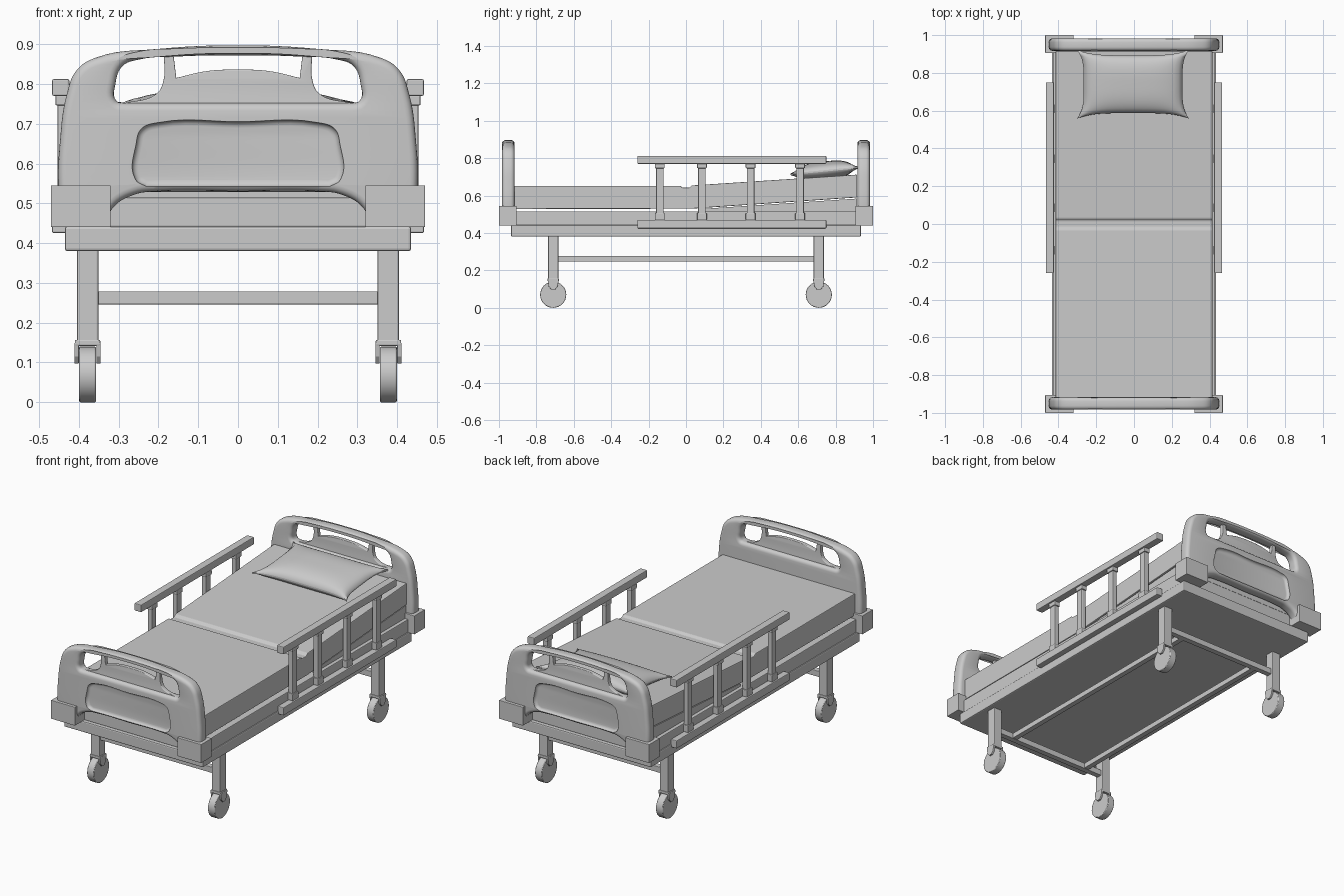
import bpy, bmesh, math

if "Cube" in bpy.data.objects:
    bpy.data.objects.remove(bpy.data.objects["Cube"])


def finish(name, bm, bevel=0.0, segments=2):
    """Turn a bmesh into a named object with softened edges."""
    bmesh.ops.recalc_face_normals(bm, faces=bm.faces)
    me = bpy.data.meshes.new(name)
    bm.to_mesh(me)
    bm.free()
    ob = bpy.data.objects.new(name, me)
    bpy.context.collection.objects.link(ob)
    if bevel:
        m = ob.modifiers.new("bevel", 'BEVEL')
        m.width, m.segments, m.limit_method = bevel, segments, 'ANGLE'
    return ob


def prism(name, x0, x1, profile, bevel=0.0):
    """Extrude a (y, z) profile along x."""
    bm = bmesh.new()
    f = bm.faces.new([bm.verts.new((x0, y, z)) for y, z in profile])
    r = bmesh.ops.extrude_face_region(bm, geom=[f])
    verts = [v for v in r['geom'] if isinstance(v, bmesh.types.BMVert)]
    bmesh.ops.translate(bm, verts=verts, vec=(x1 - x0, 0, 0))
    return finish(name, bm, bevel)


def box(name, x, y, z, bevel=0.004):
    x, y = sorted(x), sorted(y)
    return prism(name, x[0], x[1], [(y[0], z[0]), (y[1], z[0]), (y[1], z[1]), (y[0], z[1])], bevel)


def activate(ob):
    bpy.ops.object.select_all(action='DESELECT')
    ob.select_set(True)
    bpy.context.view_layer.objects.active = ob


def smooth(ob, angle=35):
    activate(ob)
    bpy.ops.object.shade_smooth_by_angle(angle=math.radians(angle))


def plate(name, halves, y, half_thick, bevel):
    """Upright plate from half outlines (x, z, 'v' = corner), mirrored in x."""
    cu = bpy.data.curves.new(name, 'CURVE')
    cu.dimensions, cu.fill_mode, cu.resolution_u = '2D', 'BOTH', 6
    cu.extrude, cu.bevel_depth, cu.offset, cu.bevel_resolution = half_thick - bevel, bevel, -bevel, 3
    for half in halves:
        pts = half + [(-p[0],) + p[1:] for p in reversed(half) if p[0] > 0]
        sp = cu.splines.new('BEZIER')
        sp.bezier_points.add(len(pts) - 1)
        sp.use_cyclic_u = True
        for bp, p in zip(sp.bezier_points, pts):
            bp.co = (p[0], p[1], 0)
            bp.handle_left_type = bp.handle_right_type = 'VECTOR' if len(p) > 2 else 'AUTO'
    ob = bpy.data.objects.new(name, cu)
    bpy.context.collection.objects.link(ob)
    ob.rotation_euler.x = math.pi / 2
    ob.location.y = y
    activate(ob)
    bpy.ops.object.convert(target='MESH')
    ob = bpy.context.object
    bm = bmesh.new()
    bm.from_mesh(ob.data)
    bmesh.ops.remove_doubles(bm, verts=bm.verts, dist=1e-5)
    bmesh.ops.recalc_face_normals(bm, faces=bm.faces)
    bm.to_mesh(ob.data)
    bm.free()
    return ob


# Bed frame: lower tray and upper deck
box("frame_base", (-0.435, 0.435), (-0.935, 0.935), (0.38, 0.442), 0.006)
box("deck", (-0.43, 0.43), (-0.915, 0.915), (0.44, 0.515))

# Mattress with fold, and the raised backrest wedge beneath it
prism("mattress", -0.415, 0.415,
      [(-0.92, 0.528), (-0.92, 0.652), (-0.03, 0.652), (-0.018, 0.642), (0.018, 0.642),
       (0.03, 0.654), (0.915, 0.712), (0.915, 0.59), (0.03, 0.53)], 0.004)
prism("backrest", -0.41, 0.41, [(0.1, 0.514), (0.1, 0.53), (0.915, 0.584), (0.915, 0.514)])

# Pillow: pinched grid inflated on both sides
bm = bmesh.new()
bmesh.ops.create_cube(bm, size=2)
bmesh.ops.subdivide_edges(bm, edges=bm.edges, cuts=23, use_grid_fill=True)
for v in bm.verts:
    u, w, h = v.co
    t = 0.047 * ((1 - abs(u) ** 3) * (1 - abs(w) ** 3)) ** 0.55 + 0.004
    x = -0.005 + 0.297 * u * (1 - 0.12 * (1 - w ** 4))
    y = 0.74 + 0.182 * w * (1 - 0.16 * (1 - u ** 4))
    v.co = (x, y, 0.732 + 0.1 * (y - 0.74) + h * t)
smooth(finish("pillow", bm), 60)

# End boards: arched panel with handle opening, ribbed infill and recess
outline = [(0, 0.53, 'v'), (0.2, 0.53), (0.26, 0.522), (0.315, 0.488), (0.33, 0.45, 'v'),
           (0.44, 0.45, 'v'), (0.451, 0.54), (0.447, 0.66), (0.43, 0.775), (0.405, 0.835),
           (0.36, 0.865), (0.2, 0.888), (0, 0.897)]
opening = [(0, 0.752), (0.28, 0.752, 'v'), (0.306, 0.758), (0.308, 0.80), (0.29, 0.845),
           (0.25, 0.861), (0.15, 0.869), (0, 0.872)]
infill = [(0, 0.742), (0.29, 0.742, 'v'), (0.285, 0.752, 'v'), (0.205, 0.775), (0.188, 0.805),
          (0.186, 0.872, 'v'), (0.162, 0.872, 'v'), (0.155, 0.815, 'v'), (0.08, 0.832), (0, 0.836)]
recess = [(0, 0.542), (0.23, 0.542, 'v'), (0.258, 0.56), (0.256, 0.65), (0.243, 0.687),
          (0.20, 0.703), (0, 0.705)]
for s, name in ((-1, "footboard"), (1, "headboard")):
    board = plate(name, [outline, opening], s * 0.95, 0.033, 0.02)
    cutter = plate(name + "_recess_cutter", [recess], s * 0.995, 0.028, 0.016)
    m = board.modifiers.new("recess", 'BOOLEAN')
    m.operation, m.object, m.solver = 'DIFFERENCE', cutter, 'EXACT'
    activate(board)
    bpy.ops.object.modifier_apply(modifier="recess")
    bpy.data.objects.remove(cutter)
    smooth(board)
    smooth(plate(name + "_handle_infill", [infill], s * 0.95, 0.012, 0.004))
    # Corner brackets holding the board
    for k in (-1, 1):
        box(name + "_bracket", (k * 0.32, k * 0.47), (s * 0.905, s * 1.0), (0.44, 0.545), 0.002)

# Side rails: two bars with collared posts
for k in (-1, 1):
    box("rail_top", (k * 0.424, k * 0.467), (-0.26, 0.75), (0.77, 0.812))
    box("rail_bottom", (k * 0.43, k * 0.467), (-0.26, 0.75), (0.425, 0.47))
    for y in (-0.14, 0.085, 0.345, 0.61):
        box("rail_post", (k * 0.426, k * 0.454), (y - 0.02, y + 0.02), (0.46, 0.775))
        for z in ((0.746, 0.772), (0.468, 0.508)):
            box("rail_post_collar", (k * 0.422, k * 0.459), (y - 0.026, y + 0.026), z)

# Legs, casters and stretchers
for s in (-1, 1):
    y = s * 0.71
    for k in (-1, 1):
        x = k * 0.378
        box("leg", (x - 0.027, x + 0.027), (y - 0.027, y + 0.027), (0.15, 0.39))
        box("caster_collar", (x - 0.032, x + 0.032), (y - 0.03, y + 0.03), (0.142, 0.157), 0.003)
        for q in (-1, 1):
            a, b = sorted((x + q * 0.022, x + q * 0.033))
            prism("caster_fork", a, b, [(y - 0.03, 0.15), (y - 0.024, 0.115), (y - 0.01, 0.097),
                                        (y + 0.01, 0.097), (y + 0.024, 0.115), (y + 0.03, 0.15)], 0.002)
        ring = [(y + 0.07 * math.cos(i * math.pi / 16), 0.07 + 0.07 * math.sin(i * math.pi / 16))
                for i in range(32)]
        smooth(prism("caster_wheel", x - 0.021, x + 0.021, ring, 0.003))
    box("cross_stretcher", (-0.355, 0.355), (y - 0.016, y + 0.016), (0.246, 0.279), 0.002)
for k in (-1, 1):
    box("long_stretcher", (k * 0.235, k * 0.265), (-0.7, 0.7), (0.248, 0.278), 0.002)
